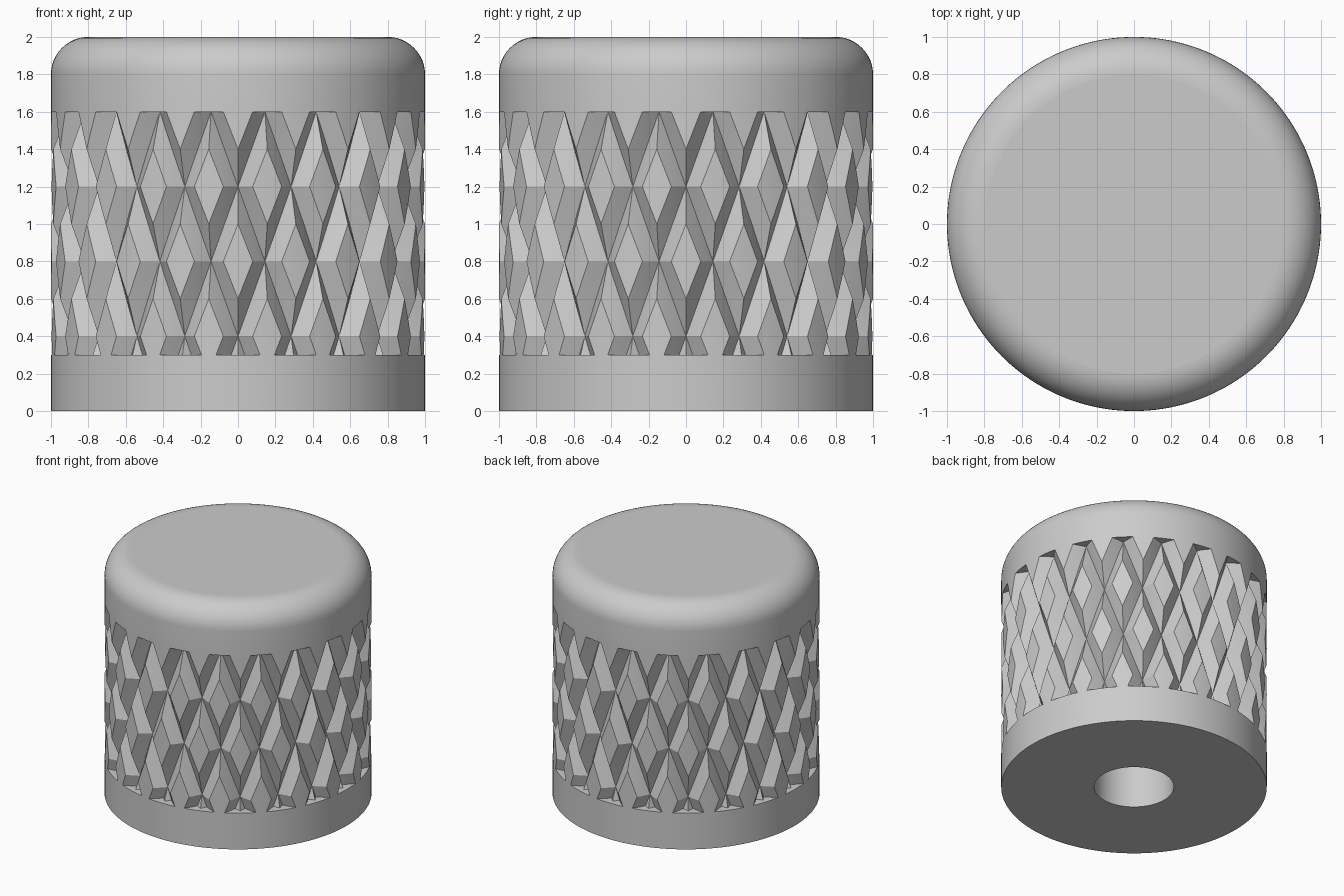
import bpy, bmesh, math

if "Cube" in bpy.data.objects:
    bpy.data.objects.remove(bpy.data.objects["Cube"])

N = 20              # knurl repeats around
COLS = N * 8        # columns, so every knurl crease falls on a vertex
GROOVE = 0.08       # groove depth


def knurl_radius(col, z):
    """Two crossing families of V grooves with flat diamond lands."""
    a = col / 8
    t = (z - 1.2) / 0.8
    d = min(abs(u - round(u)) for u in (a + t, a - t))
    return 1 - GROOVE * max(0, 1 - d / 0.25)


bm = bmesh.new()


def ring(radius, z):
    vs = []
    for c in range(COLS):
        r = radius(c, z) if callable(radius) else radius
        a = 2 * math.pi * c / COLS
        vs.append(bm.verts.new((r * math.cos(a), r * math.sin(a), z)))
    return vs


# profile: shaft hole, base band, knurl, upper band and rounded rim
rings = [ring(0.3, 1.0), ring(0.3, 0), ring(1, 0), ring(1, 0.3)]
k0 = len(rings)
rings += [ring(knurl_radius, round(0.3 + 0.1 * j, 2)) for j in range(14)]
k1 = len(rings) - 1
rings.append(ring(1, 1.6))
for i in range(13):
    a = math.pi / 2 * i / 12
    rings.append(ring(0.8 + 0.2 * math.cos(a), 1.8 + 0.2 * math.sin(a)))

for i in range(len(rings) - 1):
    lo, hi = rings[i], rings[i + 1]
    for c in range(COLS):
        d = (c + 1) % COLS
        q = [lo[c], lo[d], hi[d], hi[c]]
        if k0 <= i < k1:
            # split along the diagonal that follows the groove direction
            row = 3 + i - k0
            if (row + c) % 2 == 0:
                bm.faces.new((q[0], q[1], q[2]))
                bm.faces.new((q[0], q[2], q[3]))
            else:
                bm.faces.new((q[0], q[1], q[3]))
                bm.faces.new((q[1], q[2], q[3]))
        else:
            bm.faces.new(q)
bm.faces.new(rings[0][::-1])
bm.faces.new(rings[-1])

# close the ledges where the lands meet the smooth bands
bmesh.ops.remove_doubles(bm, verts=bm.verts, dist=1e-5)
bmesh.ops.recalc_face_normals(bm, faces=bm.faces)

mesh = bpy.data.meshes.new("knurled_knob")
bm.to_mesh(mesh)
bm.free()
knob = bpy.data.objects.new("knurled_knob", mesh)
bpy.context.collection.objects.link(knob)

grey = bpy.data.materials.new("light_grey")
grey.diffuse_color = (0.6, 0.6, 0.6, 1)
grey.use_nodes = True
grey.node_tree.nodes["Principled BSDF"].inputs["Base Color"].default_value = grey.diffuse_color
mesh.materials.append(grey)

bpy.context.view_layer.objects.active = knob
knob.select_set(True)
bpy.ops.object.shade_smooth_by_angle(angle=math.radians(20))
for p in mesh.polygons:         # keep the end caps flat
    if len(p.vertices) > 4:
        p.use_smooth = False
